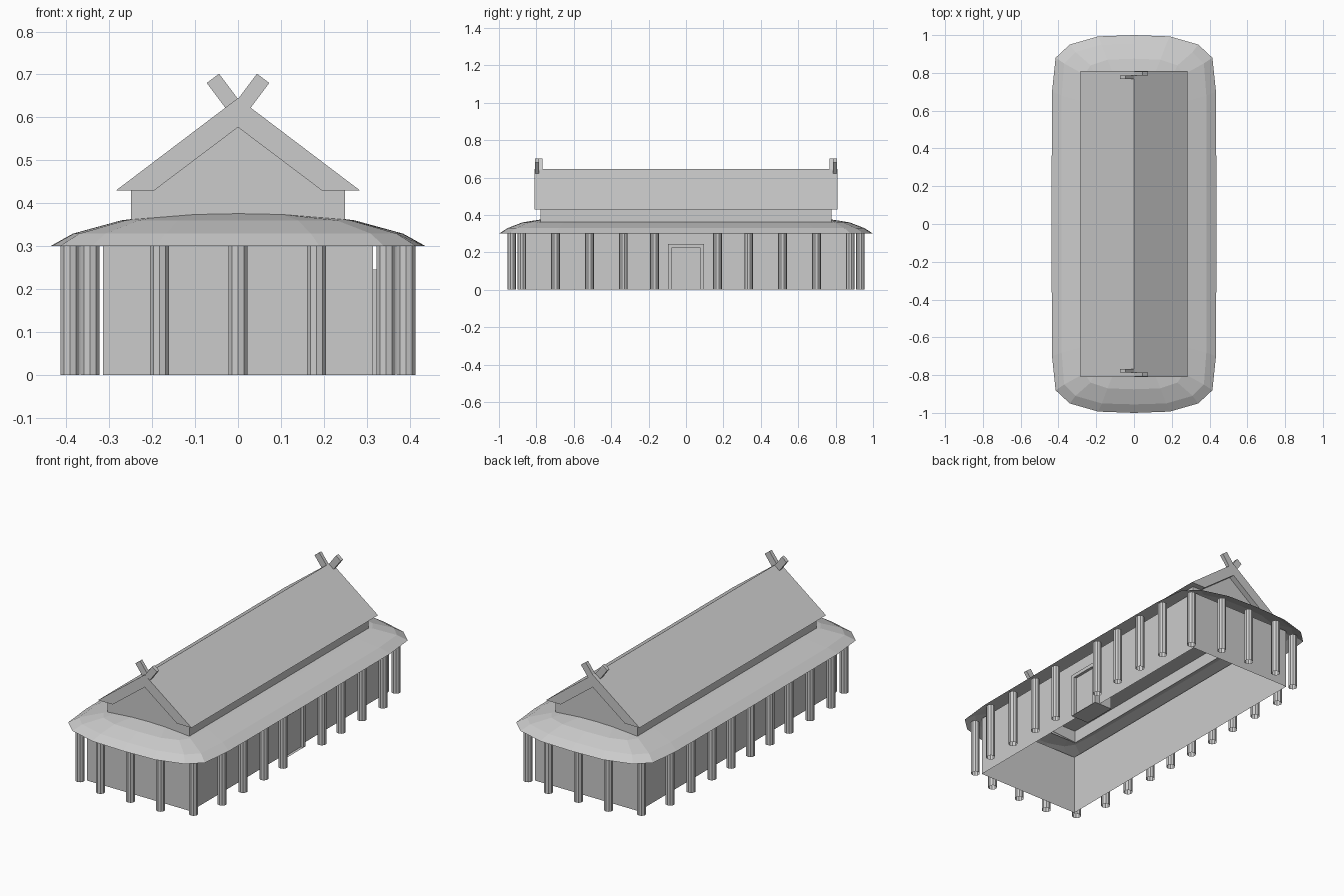
import bpy, bmesh, math
from mathutils import Vector

if "Cube" in bpy.data.objects:
    bpy.data.objects.remove(bpy.data.objects["Cube"])


def make(name, verts, faces, recalc=True):
    me = bpy.data.meshes.new(name)
    me.from_pydata(verts, [], faces)
    bm = bmesh.new()
    bm.from_mesh(me)
    if recalc:
        bmesh.ops.recalc_face_normals(bm, faces=bm.faces)
    bm.to_mesh(me)
    bm.free()
    ob = bpy.data.objects.new(name, me)
    bpy.context.collection.objects.link(ob)
    return ob


def prism(name, profile, y0, y1):
    """Extrude an (x, z) profile along y."""
    n = len(profile)
    verts = [(x, y, z) for y in (y0, y1) for x, z in profile]
    faces = [(i, (i + 1) % n, n + (i + 1) % n, n + i) for i in range(n)]
    faces += [tuple(range(n)), tuple(range(n, 2 * n))]
    return make(name, verts, faces)


def full_ring(quarter):
    """Mirror a quarter outline (from +y axis to +x axis) into a closed loop."""
    half = quarter + [(x, -y, z) for x, y, z in quarter[-2::-1]]
    return half + [(-x, y, z) for x, y, z in half[-2:0:-1]]


def loft(name, rings):
    n = len(rings[0])
    verts = [v for r in rings for v in r]
    faces = [(k * n + i, (k + 1) * n + i, (k + 1) * n + (i + 1) % n, k * n + (i + 1) % n)
             for k in range(len(rings) - 1) for i in range(n)]
    ob = make(name, verts, faces, recalc=False)
    if ob.data.polygons[0].normal.z < 0:
        ob.data.flip_normals()
    return ob


def tube_walls(name, hx, hy, z0, z1):
    c = [(-hx, -hy), (hx, -hy), (hx, hy), (-hx, hy)]
    verts = [(x, y, z) for z in (z0, z1) for x, y in c]
    return make(name, verts, [(i, (i + 1) % 4, 4 + (i + 1) % 4, 4 + i) for i in range(4)])


# Main walls, open below
tube_walls("main_walls", 0.315, 0.86, 0.0, 0.334)

# Curved veranda roof: rounded rings from eave to upper wall
def flat(points, z):
    return full_ring([(x, y, z) for x, y in points])

eave = flat([(0, 1), (.19, .993), (.34, .95), (.415, .88), (.434, .7), (.437, 0)], .30)
mid = flat([(0, .955), (.17, .95), (.31, .91), (.37, .85), (.383, .68), (.385, 0)], .329)
upper = flat([(0, .875), (.14, .87), (.23, .84), (.262, .79), (.27, .65), (.272, 0)], .36)
inner = full_ring([(0, .775, .376), (.1, .775, .374), (.2, .775, .366),
                   (.249, .775, .362), (.249, .65, .363), (.249, 0, .363)])
loft("veranda_roof", [eave, mid, upper, inner])

# Upper storey walls, flat ceiling and gable ends
tube_walls("upper_walls", 0.249, 0.777, 0.36, 0.432)
make("ceiling", [(-.249, -.777, .43), (-.249, .777, .43), (.249, .777, .43), (.249, -.777, .43)],
     [(0, 1, 2, 3)], recalc=False)
for s in (-1, 1):
    y = s * 0.777
    gable = make("gable_wall", [(-.249, y, .43), (.249, y, .43), (0, y, .62)], [(0, 1, 2)])
    if gable.data.polygons[0].normal.y * s < 0:
        gable.data.flip_normals()

# Main pitched roof
prism("pitched_roof", [(-.284, .43), (-.195, .43), (0, .577), (.195, .43),
                       (.284, .43), (0, .645)], -.809, .809)

# Crossed finials at both ends of the ridge
for s in (-1, 1):
    for side, ya, yb in ((-1, .768, .787), (1, .787, .808)):
        top = Vector((side * .0585, .691))
        d = Vector((side * .6, .8))
        n = Vector((d.y, -d.x)) * .018
        low = top - d * .11
        prism("ridge_finial", [tuple(p) for p in (top + n, top - n, low - n, low + n)],
              s * ya, s * yb)

# Posts around the veranda (the right side skips the doorway)
spots = [(sx * .392, sy * y) for sx in (-1, 1) for sy in (-1, 1) for y in (.168, .335, .516, .698)]
spots += [(sx * .345, sy * .878) for sx in (-1, 1) for sy in (-1, 1)]
spots += [(x, sy * .932) for sy in (-1, 1) for x in (-.183, 0, .183)]
spots.append((-.392, 0))
for x, y in spots:
    bpy.ops.mesh.primitive_cylinder_add(vertices=10, radius=.0235, depth=.306,
                                        end_fill_type='NOTHING', location=(x, y, .153))
    bpy.context.object.name = "veranda_post"

# Door block on the right side with a recessed panel
bm = bmesh.new()
bmesh.ops.create_cube(bm, size=1)
for v in bm.verts:
    v.co = Vector((.29 + v.co.x * .11, v.co.y * .19, .1225 + v.co.z * .245))
bm.normal_update()
front = max(bm.faces, key=lambda f: f.normal.x)
panel = bmesh.ops.extrude_discrete_faces(bm, faces=[front])["faces"][0]
for v in panel.verts:
    v.co.y *= .075 / .095
    v.co.z = .225 if v.co.z > .1 else .0
ret = bmesh.ops.extrude_discrete_faces(bm, faces=[panel])["faces"][0]
for v in ret.verts:
    v.co.x -= .015
me = bpy.data.meshes.new("door")
bm.to_mesh(me)
bm.free()
bpy.context.collection.objects.link(bpy.data.objects.new("door", me))
